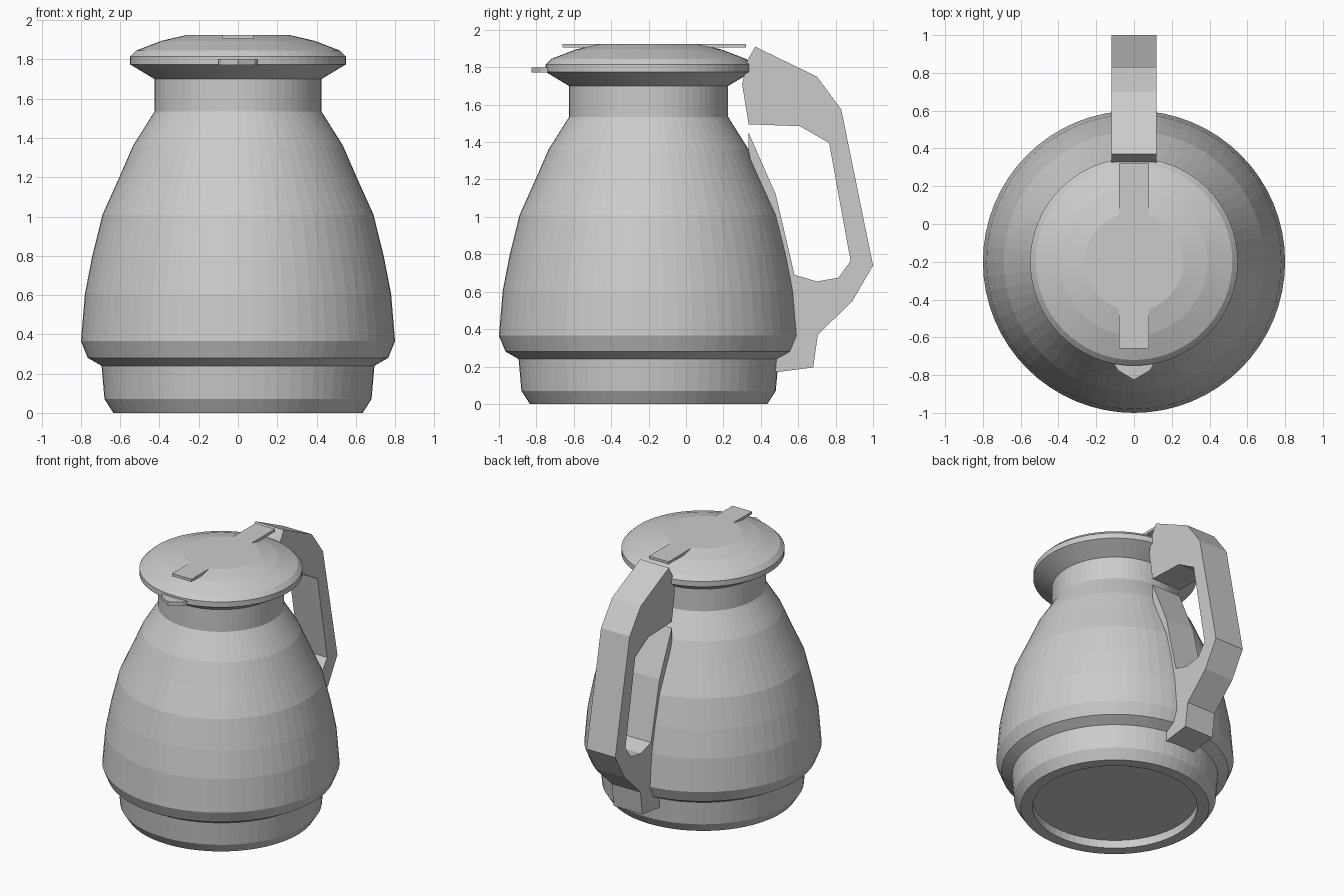
import bpy, bmesh, math
from mathutils import Matrix, Vector

cube = bpy.data.objects.get("Cube")
if cube:
    bpy.data.objects.remove(cube, do_unlink=True)

AXIS_Y = -0.2      # centre line of the pot
SEGMENTS = 64

grey = bpy.data.materials.new("light grey")
grey.use_nodes = True
grey.diffuse_color = (0.6, 0.6, 0.6, 1)
grey.node_tree.nodes["Principled BSDF"].inputs["Base Color"].default_value = (0.6, 0.6, 0.6, 1)


def finish(name, bm):
    bmesh.ops.recalc_face_normals(bm, faces=bm.faces)
    mesh = bpy.data.meshes.new(name)
    bm.to_mesh(mesh)
    bm.free()
    mesh.materials.append(grey)
    obj = bpy.data.objects.new(name, mesh)
    bpy.context.collection.objects.link(obj)
    return obj


def lathe(name, profile):
    """Turn a (radius, height) profile that starts and ends on the axis."""
    bm = bmesh.new()
    verts = [bm.verts.new((r, AXIS_Y, z)) for r, z in profile]
    edges = [bm.edges.new(pair) for pair in zip(verts, verts[1:])]
    bmesh.ops.spin(bm, geom=verts + edges, cent=(0, AXIS_Y, 0), axis=(0, 0, 1),
                   angle=math.tau, steps=SEGMENTS)
    bmesh.ops.remove_doubles(bm, verts=bm.verts, dist=0.0005)
    return finish(name, bm)


def prism(name, points, direction):
    """Extrude a flat outline along a direction."""
    bm = bmesh.new()
    face = bm.faces.new([bm.verts.new(p) for p in points])
    geom = bmesh.ops.extrude_face_region(bm, geom=[face], use_keep_orig=True)["geom"]
    moved = [v for v in geom if isinstance(v, bmesh.types.BMVert)]
    bmesh.ops.translate(bm, verts=moved, vec=direction)
    return finish(name, bm)


# Pot with a recessed underside, stepped foot, round belly and straight neck
lathe("pot_body", [
    (0, 0.06), (0.555, 0.06), (0.555, 0), (0.635, 0), (0.68, 0.07), (0.695, 0.24),
    (0.765, 0.28), (0.80, 0.365), (0.78, 0.605), (0.742, 0.80), (0.69, 1.01),
    (0.60, 1.21), (0.535, 1.36), (0.425, 1.535), (0.425, 1.70), (0, 1.70)])

# Domed lid with a flared underside
lathe("lid", [
    (0, 1.70), (0.425, 1.70), (0.55, 1.775), (0.55, 1.815), (0.52, 1.845),
    (0.39, 1.895), (0.26, 1.925), (0, 1.925)])

# Flat bar across the lid
bm = bmesh.new()
bmesh.ops.create_cube(bm, size=1, matrix=Matrix.Translation((0, -0.17, 1.915))
                      @ Matrix.Diagonal((0.16, 0.98, 0.02, 1)))
finish("lid_bar", bm)

# Small pointed pouring lip
lip = [(-0.1, -0.70), (-0.1, -0.75), (-0.085, -0.775), (0, -0.825),
       (0.085, -0.775), (0.1, -0.75), (0.1, -0.70)]
prism("pouring_lip", [(x, y, 1.772) for x, y in lip], Vector((0, 0, 0.028)))

# Angular handle with a strip that lies along the belly
handle = [
    (0.37, 1.91), (0.70, 1.75), (0.83, 1.575), (1.0, 0.74), (0.89, 0.55),
    (0.705, 0.37), (0.68, 0.195), (0.485, 0.17), (0.44, 0.17), (0.48, 0.5),
    (0.44, 0.9), (0.37, 1.2), (0.335, 1.35), (0.335, 1.45), (0.48, 1.12),
    (0.58, 0.69), (0.70, 0.655), (0.815, 0.675), (0.88, 0.765), (0.765, 1.395),
    (0.61, 1.485), (0.335, 1.495), (0.30, 1.71), (0.33, 1.84)]
prism("handle", [(-0.118, y, z) for y, z in handle], Vector((0.236, 0, 0)))
